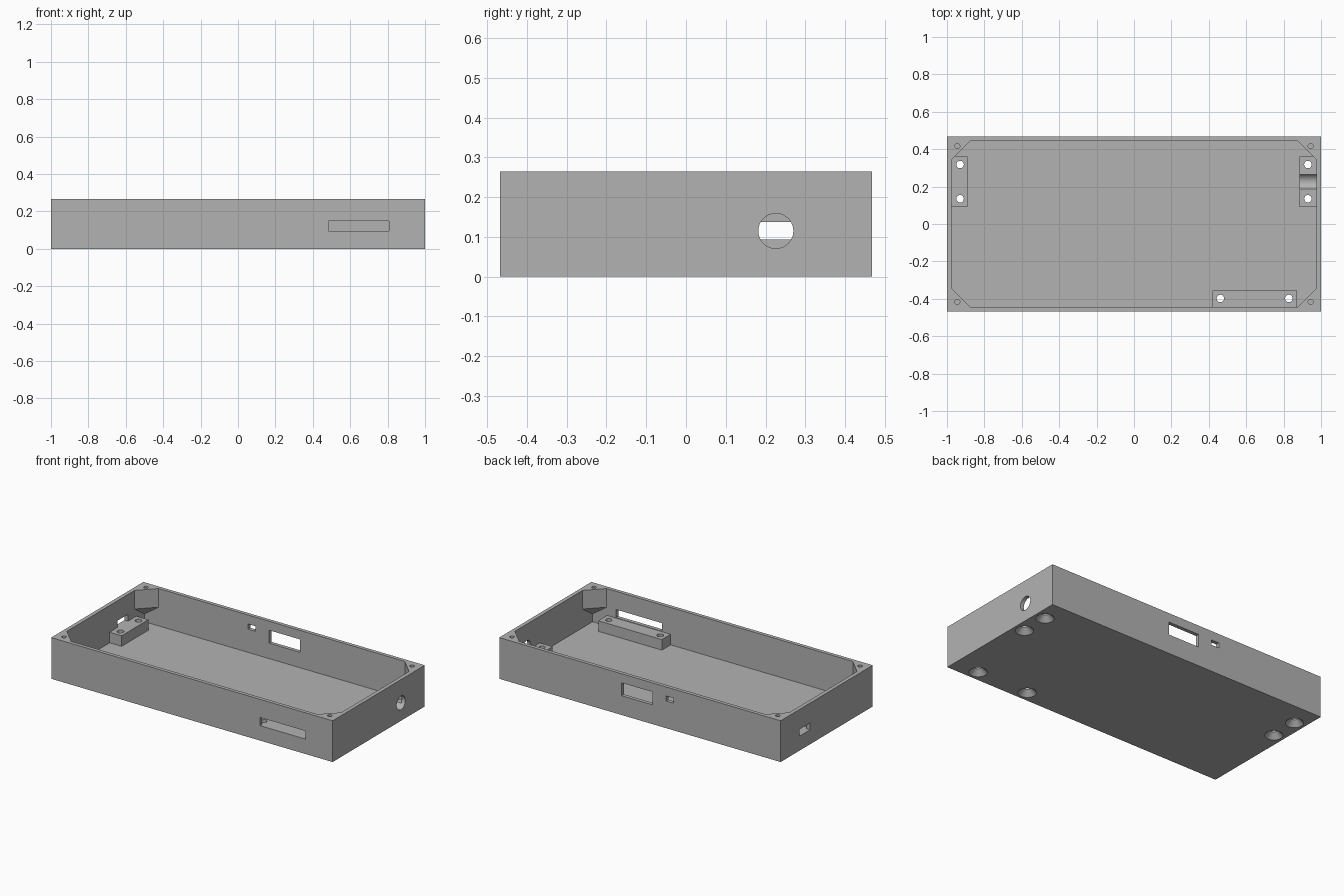
import bpy, bmesh
from math import pi
from mathutils import Matrix, Vector

cube = bpy.data.objects.get("Cube")
if cube:
    bpy.data.objects.remove(cube, do_unlink=True)

W, D, H = 1.0, 0.4675, 0.265      # half width, half depth, height
IX, IY, FLOOR = 0.975, 0.444, 0.025   # inner half sizes, floor thickness
MOUNT_TOP = 0.093
EPS = 0.01

grey = bpy.data.materials.new("plain grey")
grey.use_nodes = True
colour = (0.45, 0.45, 0.45, 1)
grey.diffuse_color = colour
grey.node_tree.nodes["Principled BSDF"].inputs["Base Color"].default_value = colour


def make(name, bm):
    bmesh.ops.recalc_face_normals(bm, faces=bm.faces)
    mesh = bpy.data.meshes.new(name)
    bm.to_mesh(mesh)
    bm.free()
    mesh.materials.append(grey)
    obj = bpy.data.objects.new(name, mesh)
    bpy.context.collection.objects.link(obj)
    return obj


def box(name, x, y, z):
    bm = bmesh.new()
    bmesh.ops.create_cube(bm, size=1)
    for v in bm.verts:
        v.co = [r[0] if c < 0 else r[1] for c, r in zip(v.co, (x, y, z))]
    return make(name, bm)


def cone(name, x, y, z0, z1, r0, r1, segments=32):
    bm = bmesh.new()
    bmesh.ops.create_cone(bm, cap_ends=True, segments=segments, radius1=r0, radius2=r1,
                          depth=z1 - z0, matrix=Matrix.Translation((x, y, (z0 + z1) / 2)))
    return make(name, bm)


def combine(target, tool, operation):
    """Apply one boolean and discard its tool."""
    tool.hide_render = True
    mod = target.modifiers.new("cut", "BOOLEAN")
    mod.operation, mod.solver, mod.object = operation, "EXACT", tool
    bpy.context.view_layer.update()
    result = bpy.data.meshes.new_from_object(target.evaluated_get(bpy.context.evaluated_depsgraph_get()))
    target.modifiers.clear()
    target.data = result
    bpy.data.objects.remove(tool, do_unlink=True)


def corner_boss(sx, sy):
    """Three-sided corner post whose underside slopes into the corner."""
    size, low, drop = 0.1, 0.145, 0.07
    e = EPS
    plan = [(IX + e, IY + e), (IX - size - e, IY + e), (IX - size, IY),
            (IX, IY - size), (IX + e, IY - size - e)]
    bm = bmesh.new()
    rings = []
    for top in (False, True):
        ring = []
        for x, y in plan:
            # distance of the point behind the sloping face sets its depth
            behind = (x + y - IX - IY + size) / size
            ring.append(bm.verts.new((sx * x, sy * y, H if top else low - drop * behind)))
        rings.append(ring)
    bm.faces.new(rings[0])
    bm.faces.new(rings[1])
    for i in range(len(plan)):
        j = (i + 1) % len(plan)
        bm.faces.new((rings[0][i], rings[0][j], rings[1][j], rings[1][i]))
    return make("corner_boss", bm)


# Open tray
case = box("enclosure_base", (-W, W), (-D, D), (0, H))
combine(case, box("cavity", (-IX, IX), (-IY, IY), (FLOOR, H + 0.1)), "DIFFERENCE")

# Mounting blocks on the floor, sunk a little into the walls
mounts = [((-IX - EPS, -0.89), (0.09, 0.36)),
          ((0.885, IX + EPS), (0.09, 0.36)),
          ((0.42, 0.872), (-IY - EPS, -0.355))]
for x, y in mounts:
    combine(case, box("mount", x, y, (FLOOR - EPS, MOUNT_TOP)), "UNION")

# Corner posts with their screw holes
for sx in (-1, 1):
    for sy in (-1, 1):
        combine(case, corner_boss(sx, sy), "UNION")
        combine(case, cone("corner_hole", sx * 0.945, sy * 0.417, 0.16, H + 0.1,
                           0.014, 0.014, 20), "DIFFERENCE")

# Mount screw holes, countersunk from below
screws = [(sx * 0.93, y) for sx in (-1, 1) for y in (0.135, 0.318)]
screws += [(x, -0.398) for x in (0.462, 0.828)]
for x, y in screws:
    combine(case, cone("screw_hole", x, y, -0.1, 0.2, 0.02, 0.02), "DIFFERENCE")
    combine(case, cone("countersink", x, y, -0.01, 0.034, 0.063, 0.019), "DIFFERENCE")

# Rectangular ports in the walls
ports = [((0.483, 0.808), (-D - 0.1, -IY + EPS), (0.096, 0.148)),
         ((-0.09, 0.13), (IY - EPS, D + 0.1), (0.124, 0.207)),
         ((-0.24, -0.185), (IY - EPS, D + 0.1), (0.174, 0.207)),
         ((-W - 0.1, -IX + EPS), (0.168, 0.275), (MOUNT_TOP, 0.137))]
for x, y, z in ports:
    combine(case, box("port", x, y, z), "DIFFERENCE")

# Round jack opening, running on as a groove over its mount
jack = cone("jack_hole", 0, 0, -0.15, 0.15, 0.044, 0.044, 48)
jack.data.transform(Matrix.Translation(Vector((W, 0.226, 0.115))) @ Matrix.Rotation(pi / 2, 4, "Y"))
combine(case, jack, "DIFFERENCE")

# Smooth bores, crisp edges
bpy.ops.object.select_all(action="DESELECT")
case.select_set(True)
bpy.context.view_layer.objects.active = case
bpy.ops.object.shade_smooth_by_angle(angle=pi / 6)
